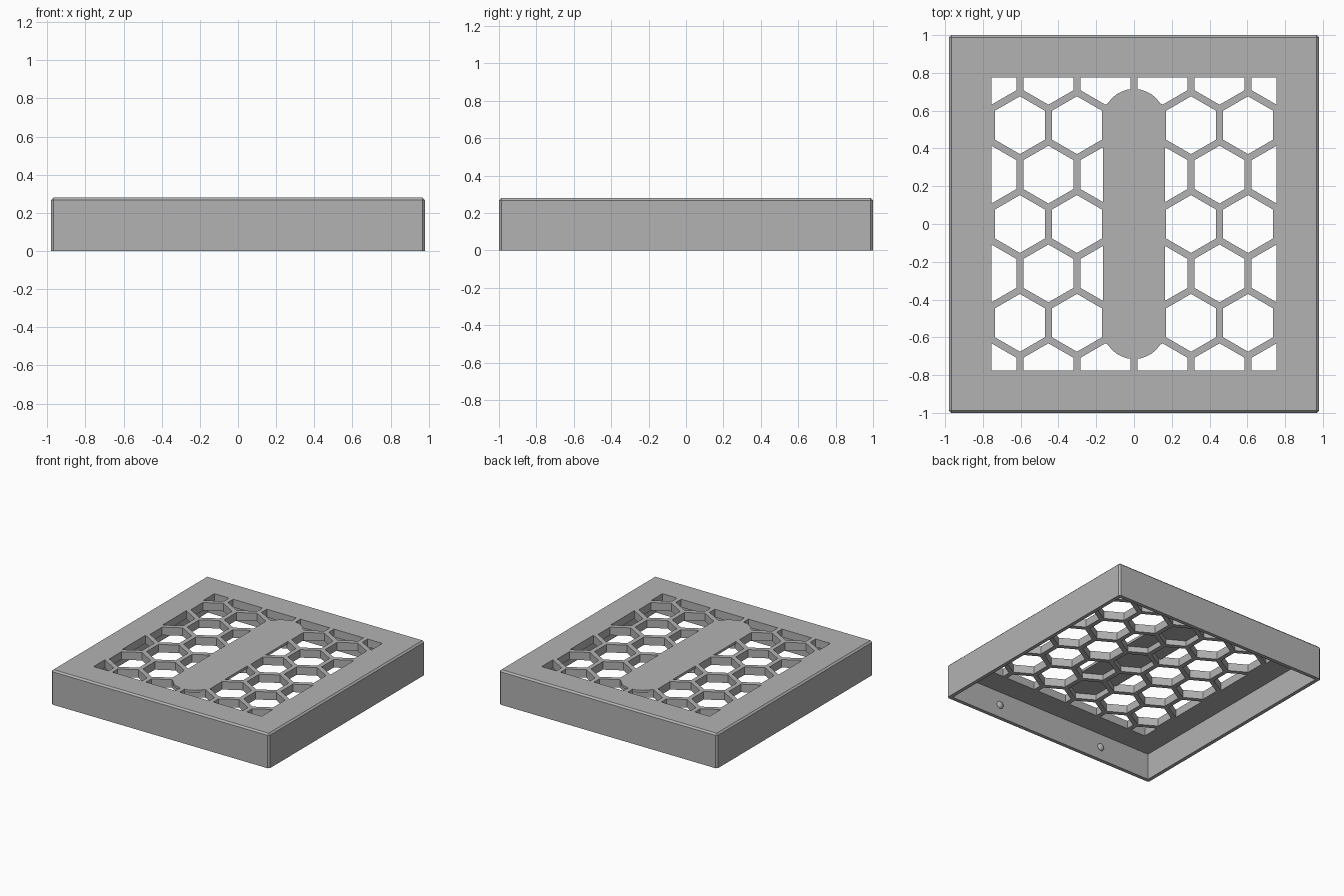
import bpy
import bmesh
import math
from mathutils import Matrix, Vector

if "Cube" in bpy.data.objects:
    bpy.data.objects.remove(bpy.data.objects["Cube"], do_unlink=True)

HX, HY, H = 0.98, 1.0, 0.28      # half width, half depth, height
WALL, PLATE = 0.03, 0.065        # side wall and top plate thickness
PITCH, HEX_R = 0.302, 0.153      # honeycomb spacing and cell radius

grey = bpy.data.materials.new("plain_grey")
grey.use_nodes = True
grey.diffuse_color = (0.45, 0.45, 0.45, 1)
grey.node_tree.nodes["Principled BSDF"].inputs["Base Color"].default_value = grey.diffuse_color


def make(name, bm):
    bmesh.ops.recalc_face_normals(bm, faces=bm.faces)
    mesh = bpy.data.meshes.new(name)
    bm.to_mesh(mesh)
    bm.free()
    mesh.materials.append(grey)
    obj = bpy.data.objects.new(name, mesh)
    bpy.context.collection.objects.link(obj)
    return obj


def box(name, hx, hy, z0, z1):
    bm = bmesh.new()
    bmesh.ops.create_cube(bm, size=1, matrix=Matrix.Translation((0, 0, (z0 + z1) / 2))
                          @ Matrix.Diagonal((2 * hx, 2 * hy, z1 - z0, 1)))
    return make(name, bm)


def prism(bm, outline, z0, z1):
    face = bm.faces.new([bm.verts.new((x, y, z0)) for x, y in outline])
    top = bmesh.ops.extrude_face_region(bm, geom=[face])["geom"]
    bmesh.ops.translate(bm, vec=(0, 0, z1 - z0),
                        verts=[v for v in top if isinstance(v, bmesh.types.BMVert)])


def boolean(target, tool, operation):
    tool.hide_render = True
    mod = target.modifiers.new("cut", "BOOLEAN")
    mod.operation, mod.solver, mod.object = operation, "EXACT", tool
    bpy.context.view_layer.objects.active = target
    bpy.ops.object.modifier_apply(modifier=mod.name)
    bpy.data.objects.remove(tool, do_unlink=True)


# Cover shell: box chamfered everywhere but its bottom rim, hollow underneath
cover = box("vent_cover", HX, HY, 0, H)
bm = bmesh.new()
bm.from_mesh(cover.data)
edges = [e for e in bm.edges if max(v.co.z for v in e.verts) > 0.01]
bmesh.ops.bevel(bm, geom=edges, offset=0.013, segments=1, affect="EDGES")
bm.to_mesh(cover.data)
bm.free()
boolean(cover, box("cavity", HX - WALL, HY - WALL, -0.1, H - PLATE), "DIFFERENCE")

# Honeycomb cells, trimmed to a rectangular window
bm = bmesh.new()
for row in range(-3, 4):
    shift = 0.5 * (row % 2)
    for col in range(-3, 3 if shift else 4):
        cx, cy = (col + shift) * PITCH, row * PITCH * math.sqrt(0.75)
        if abs(cx) < 0.8:
            prism(bm, [(cx + HEX_R * math.sin(k * math.pi / 3),
                        cy + HEX_R * math.cos(k * math.pi / 3)) for k in range(6)],
                  0.15, 0.35)
cells = make("cells", bm)
boolean(cells, box("window", 0.755, 0.775, 0.1, 0.4), "INTERSECT")

# Rounded centre strip closes the tops of the middle cells
bm = bmesh.new()
outline = []
for side in (1, -1):
    for k in range(17):
        a = k * math.pi / 16
        outline.append((side * 0.165 * math.cos(a), side * (0.55 + 0.165 * math.sin(a))))
prism(bm, outline, H - 0.02, 0.45)
boolean(cells, make("centre_strip", bm), "DIFFERENCE")
boolean(cover, cells, "DIFFERENCE")

# Small snap bumps inside the front and back walls
for y_name, sy in (("front", -1), ("back", 1)):
    for x_name, sx in (("left", 1), ("right", -1)):
        bm = bmesh.new()
        bmesh.ops.create_uvsphere(bm, u_segments=16, v_segments=8, radius=0.03)
        bmesh.ops.scale(bm, vec=(1, 0.6, 1), verts=bm.verts)
        bmesh.ops.translate(bm, vec=Vector((sx * 0.49, sy * (HY - WALL), 0.105)), verts=bm.verts)
        bump = make(f"{y_name}_{x_name}_snap_bump", bm)
        bump.data.shade_smooth()
